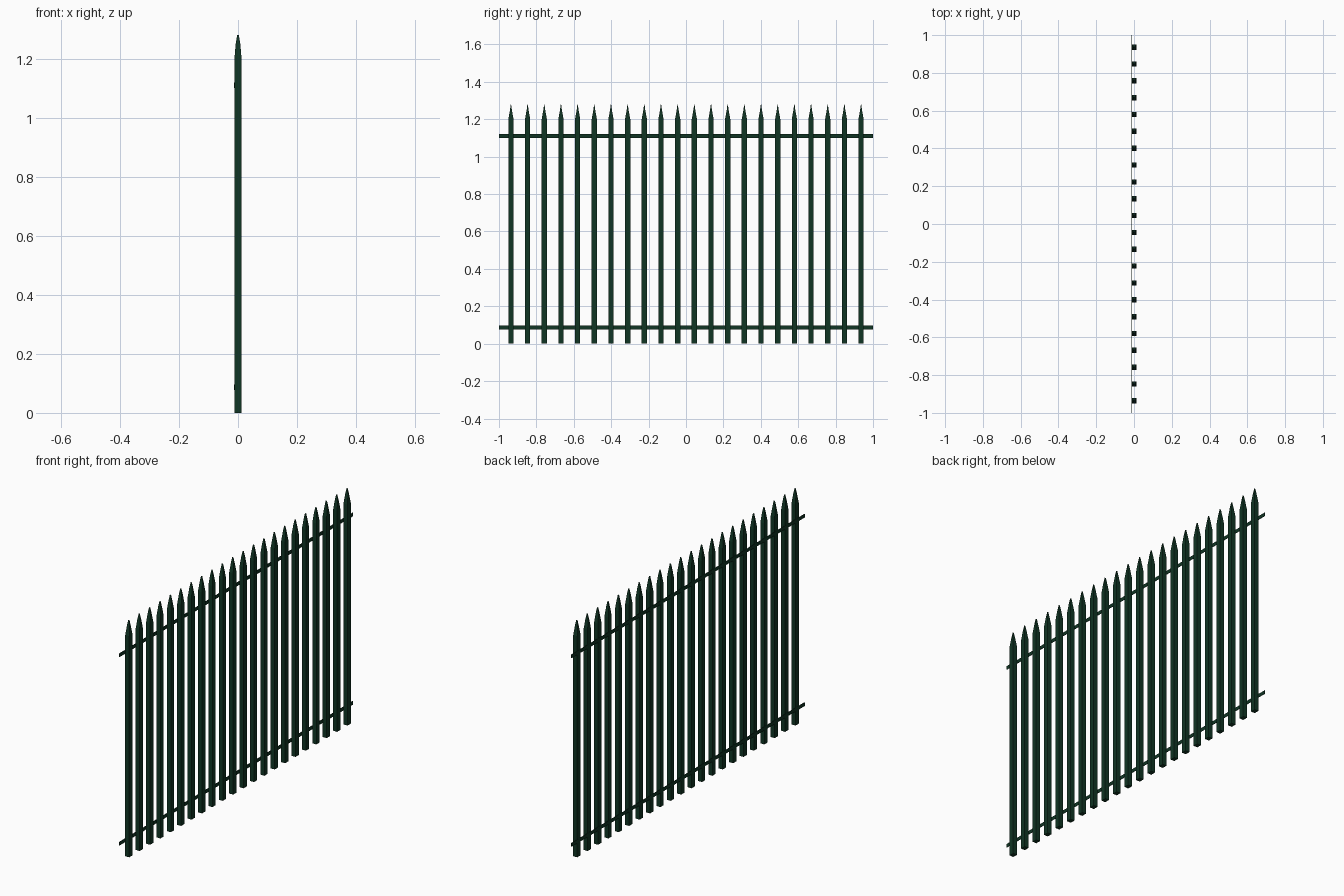
import bpy, bmesh

cube = bpy.data.objects.get("Cube")
if cube:
    bpy.data.objects.remove(cube, do_unlink=True)

GREEN = (0.005, 0.035, 0.017, 1)
paint = bpy.data.materials.new("dark green paint")
paint.use_nodes = True
paint.diffuse_color = GREEN
paint.node_tree.nodes["Principled BSDF"].inputs["Base Color"].default_value = GREEN


def finish(name, bm):
    bmesh.ops.recalc_face_normals(bm, faces=bm.faces)
    mesh = bpy.data.meshes.new(name)
    bm.to_mesh(mesh)
    bm.free()
    mesh.materials.append(paint)
    obj = bpy.data.objects.new(name, mesh)
    bpy.context.collection.objects.link(obj)
    return obj


def loft(name, sections):
    """Join rectangular sections (z, half depth x, half width y), capped at both ends."""
    bm = bmesh.new()
    rings = [[bm.verts.new((sx * hx, sy * hy, z))
              for sx, sy in ((-1, -1), (1, -1), (1, 1), (-1, 1))]
             for z, hx, hy in sections]
    for low, high in zip(rings, rings[1:]):
        for i in range(4):
            j = (i + 1) % 4
            bm.faces.new((low[i], low[j], high[j], high[i]))
    bm.faces.new(rings[0])
    bm.faces.new(rings[-1])
    return finish(name, bm)


# Pickets: square bars with a spear point
COUNT = 22
END = 0.936
picket = loft("picket", [(0, 0.012, 0.014), (1.20, 0.012, 0.014),
                         (1.25, 0.008, 0.005), (1.28, 0.003, 0.001)])
for i in range(COUNT):
    bar = picket if i == 0 else picket.copy()
    bar.name = f"picket_{i + 1}"
    bar.location.y = -END + 2 * END * i / (COUNT - 1)
    if i:
        bpy.context.collection.objects.link(bar)

# Rails: thin flat strips fixed along the right-hand faces of the pickets
for name, z in (("bottom_rail", 0.087), ("top_rail", 1.11)):
    rail = loft(name, [(-0.01, 0.001, 1), (0.01, 0.001, 1)])
    rail.location = (-0.012, 0, z)
